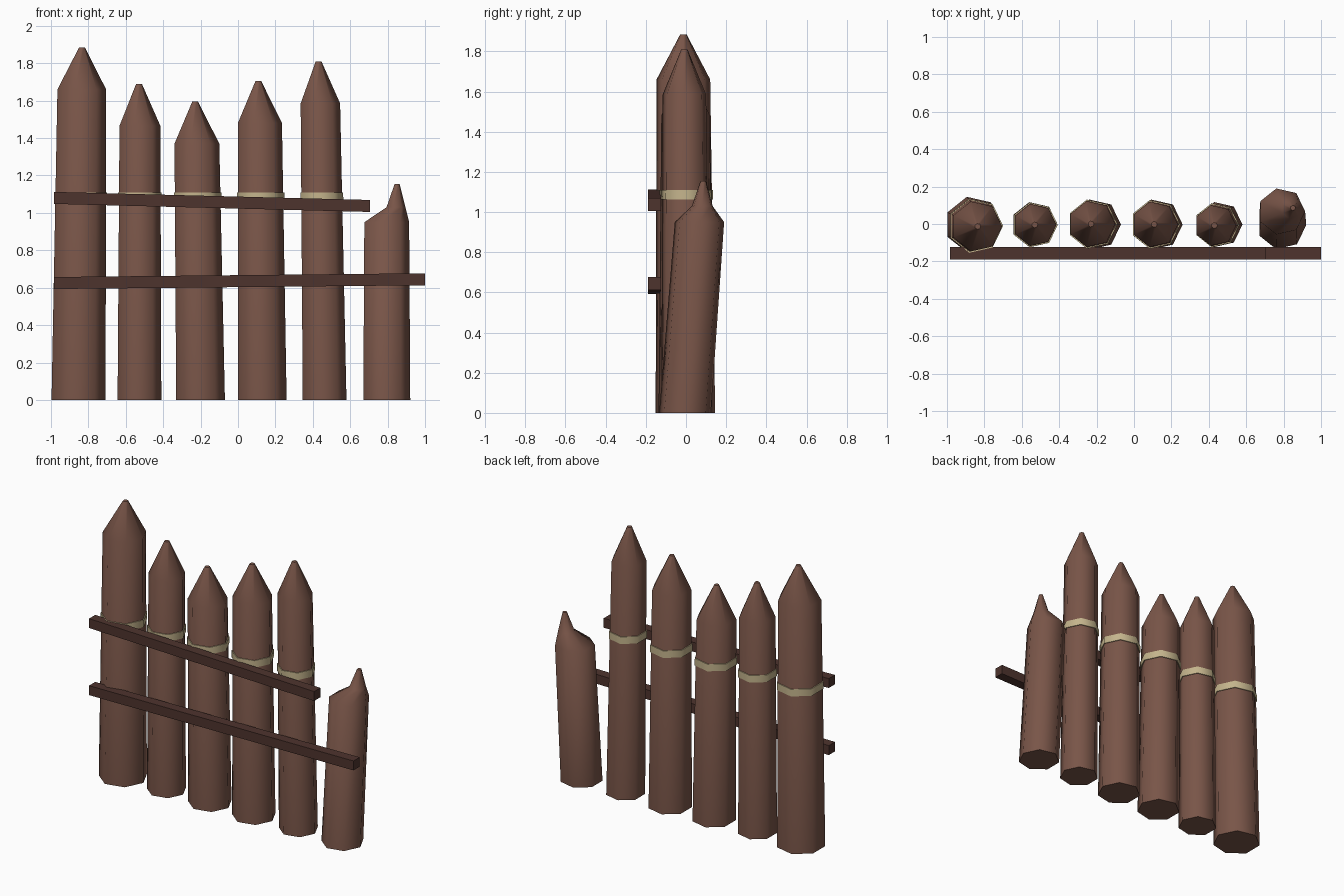
import bpy, bmesh, math

if "Cube" in bpy.data.objects:
    bpy.data.objects.remove(bpy.data.objects["Cube"])


def material(name, rgb):
    m = bpy.data.materials.new(name)
    m.diffuse_color = (*rgb, 1)
    m.use_nodes = True
    m.node_tree.nodes["Principled BSDF"].inputs["Base Color"].default_value = m.diffuse_color
    return m


WOOD = material("post_brown", (0.191, 0.091, 0.065))
DARK = material("rail_dark_brown", (0.076, 0.034, 0.027))
ROPE = material("rope_tan", (0.552, 0.456, 0.262))
SIDES = 7


def finish(name, bm, mat, smooth=None):
    bmesh.ops.recalc_face_normals(bm, faces=bm.faces)
    me = bpy.data.meshes.new(name)
    bm.to_mesh(me)
    bm.free()
    me.materials.append(mat)
    ob = bpy.data.objects.new(name, me)
    bpy.context.collection.objects.link(ob)
    if smooth:
        bpy.ops.object.select_all(action='DESELECT')
        bpy.context.view_layer.objects.active = ob
        ob.select_set(True)
        bpy.ops.object.shade_smooth_by_angle(angle=math.radians(smooth))
    return ob


def loft(name, rings, mat, closed=False, smooth=60):
    """Seven-sided skin through rings of (x, y, z, radius)."""
    bm = bmesh.new()
    loops = []
    for x, y, z, r in rings:
        loops.append([bm.verts.new((x + r * math.cos(2 * math.pi * i / SIDES),
                                    y + r * math.sin(2 * math.pi * i / SIDES), z))
                      for i in range(SIDES)])
    pairs = list(zip(loops, loops[1:]))
    if closed:
        pairs.append((loops[-1], loops[0]))
    else:
        bm.faces.new(loops[0])
        bm.faces.new(loops[-1])
    for a, b in pairs:
        for i in range(SIDES):
            j = (i + 1) % SIDES
            bm.faces.new((a[i], a[j], b[j], b[i]))
    return finish(name, bm, mat, smooth)


# Upright posts: base x, base radius, shoulder x, y, z, radius, tip x, tip z
POSTS = [
    (-0.860, 0.152, -0.842, -0.013, 1.66, 0.137, -0.835, 1.885),
    (-0.533, 0.123, -0.530, -0.005, 1.465, 0.115, -0.530, 1.69),
    (-0.207, 0.137, -0.226, 0.000, 1.37, 0.126, -0.230, 1.595),
    (0.123, 0.137, 0.111, -0.002, 1.48, 0.124, 0.108, 1.705),
    (0.457, 0.123, 0.435, -0.008, 1.585, 0.111, 0.430, 1.81),
]
BAND_LOW, BAND_HIGH = 1.062, 1.11
for n, (bx, br, sx, sy, sz, sr, tx, tz) in enumerate(POSTS, 1):
    loft(f"post_{n}", [(bx, -0.003, 0, br), (sx, sy, sz, sr),
                       (tx, sy, tz, 0.016)], WOOD)

    # Rope band following the post taper
    def ring(z, grow):
        t = z / sz
        return (bx + (sx - bx) * t, -0.003 + (sy + 0.003) * t, z,
                br + (sr - br) * t + grow)
    loft(f"rope_band_{n}", [ring(BAND_LOW, -0.01), ring(BAND_LOW, 0.006),
                            ring(BAND_HIGH, 0.006), ring(BAND_HIGH, -0.01)],
         ROPE, closed=True)

# Short leaning post with an off-centre point
loft("leaning_post", [(0.789, -0.005, 0, 0.132), (0.789, 0.067, 0.95, 0.126),
                      (0.842, 0.081, 1.03, 0.053), (0.85, 0.086, 1.155, 0.014)], WOOD)


def rail(name, x0, x1, z0, z1, half=0.032):
    """Square beam between two end heights."""
    bm = bmesh.new()
    bmesh.ops.create_cube(bm, size=1)
    for v in bm.verts:
        right = v.co.x > 0
        up = half if v.co.z > 0 else -half
        v.co = (x1 if right else x0, -0.157 + v.co.y * 0.066,
                (z1 if right else z0) + up)
    finish(name, bm, DARK)


# Cross rails
rail("upper_rail", -0.985, 0.705, 1.08, 1.037)
rail("lower_rail", -0.985, 1.0, 0.625, 0.645)
